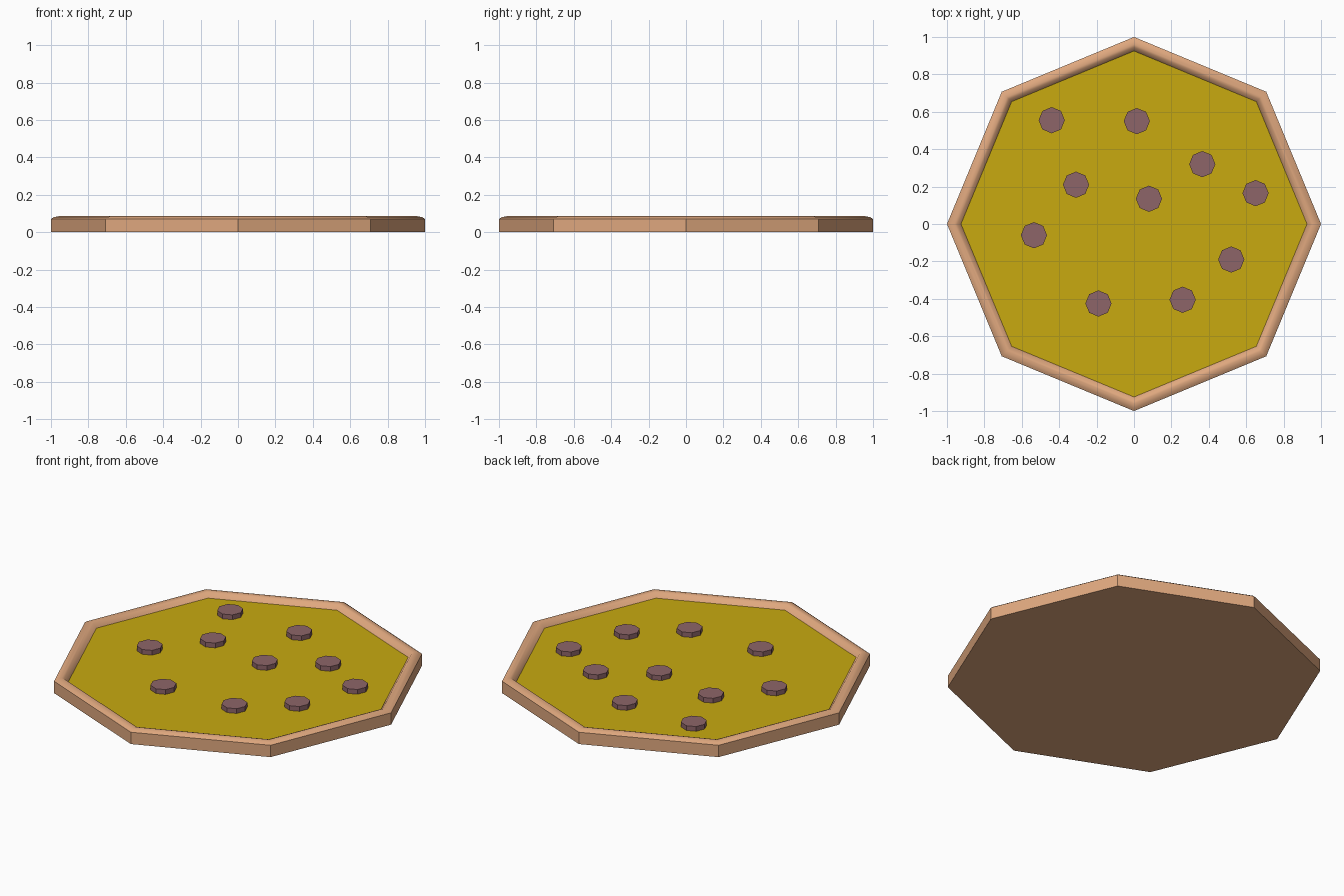
import bpy, bmesh
from math import cos, sin, pi

if "Cube" in bpy.data.objects:
    bpy.data.objects.remove(bpy.data.objects["Cube"])

SIDES = 8
CHEESE_Z = 0.055


def material(name, rgb):
    m = bpy.data.materials.new(name)
    m.diffuse_color = (*rgb, 1)
    m.use_nodes = True
    m.node_tree.nodes["Principled BSDF"].inputs["Base Color"].default_value = m.diffuse_color
    return m


def lathe(name, profile, mat, loc=(0, 0, 0), cap_start=True, cap_end=True):
    """Eight-sided turned shape from (radius, height) points."""
    bm = bmesh.new()
    rings = [[bm.verts.new((r * cos(2 * pi * i / SIDES), r * sin(2 * pi * i / SIDES), z))
              for i in range(SIDES)] for r, z in profile]
    for a, b in zip(rings, rings[1:]):
        for i in range(SIDES):
            j = (i + 1) % SIDES
            bm.faces.new((a[i], a[j], b[j], b[i]))
    if cap_start:
        bm.faces.new(rings[0][::-1])
    if cap_end:
        bm.faces.new(rings[-1])
    mesh = bpy.data.meshes.new(name)
    bm.to_mesh(mesh)
    bm.free()
    mesh.materials.append(mat)
    ob = bpy.data.objects.new(name, mesh)
    ob.location = loc
    bpy.context.collection.objects.link(ob)
    return ob


crust_mat = material("crust", (0.74, 0.39, 0.21))
cheese_mat = material("cheese", (0.58, 0.40, 0.005))
sausage_mat = material("sausage", (0.27, 0.13, 0.14))

# Crust: flat base, upright wall and rounded rim dropping to the cheese
crust = lathe("crust", [(1, 0), (1, 0.07), (0.985, 0.08), (0.96, 0.085),
                        (0.945, 0.08), (0.925, CHEESE_Z)], crust_mat, cap_end=False)
bpy.context.view_layer.objects.active = crust
crust.select_set(True)
bpy.ops.object.shade_smooth_by_angle(angle=0.72)

# Cheese filling
lathe("cheese", [(0.925, CHEESE_Z)], cheese_mat, cap_start=False)

# Sausage slices
slices = [(-0.44, 0.555), (0.015, 0.55), (0.365, 0.32), (0.65, 0.165), (0.08, 0.135),
          (-0.31, 0.21), (-0.535, -0.06), (-0.19, -0.425), (0.26, -0.405), (0.52, -0.19)]
for n, (x, y) in enumerate(slices, 1):
    lathe(f"sausage_slice_{n}", [(0.07, 0), (0.07, 0.028)], sausage_mat, (x, y, CHEESE_Z))
